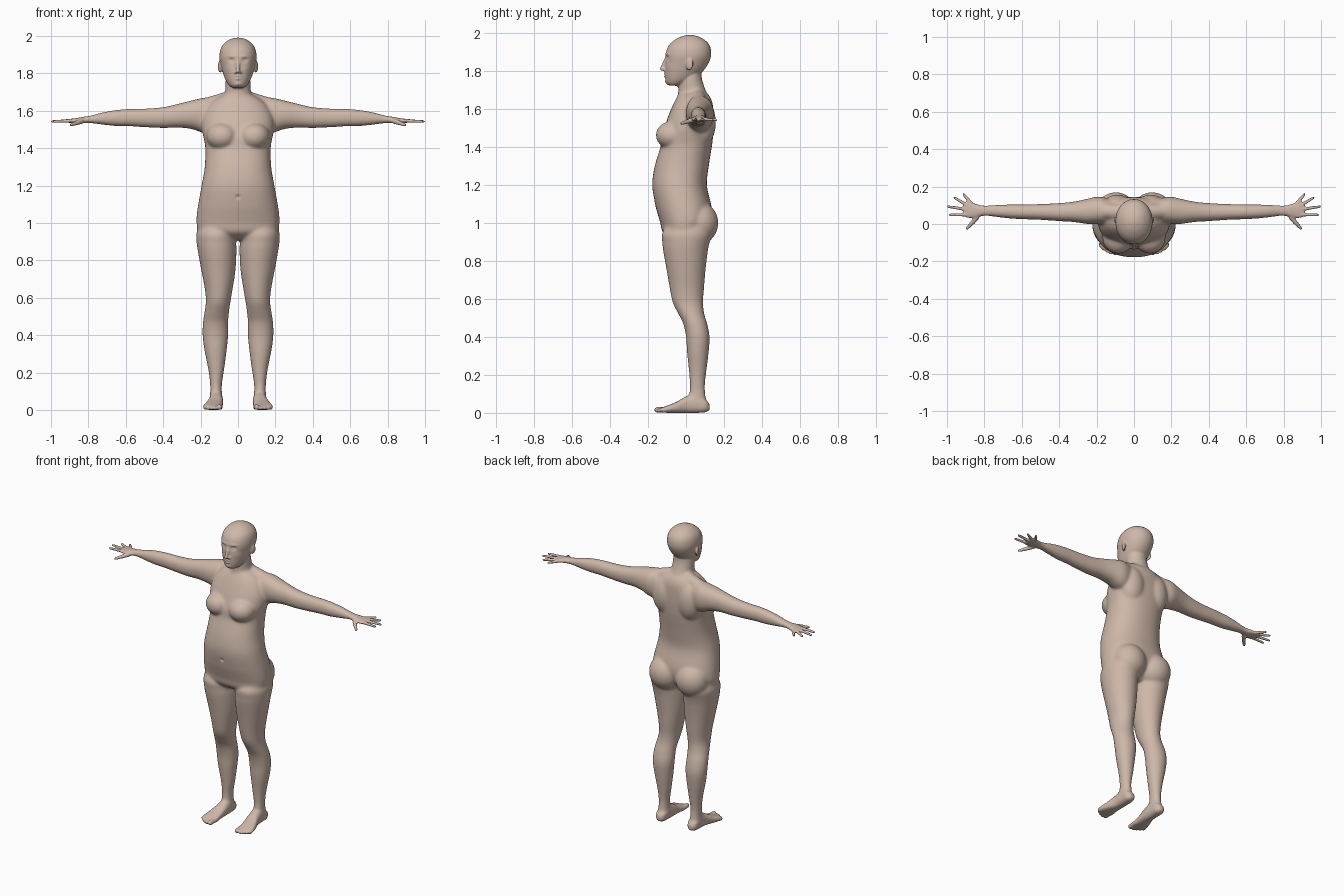
import bpy, bmesh, math
from mathutils import Vector, Matrix

bm = bmesh.new()


def catmull(a, b, c, d, t):
    return [0.5 * (2 * q + (r - p) * t + (2 * p - 5 * q + 4 * r - s) * t * t
                   + (3 * q - p - 3 * r + s) * t ** 3) for p, q, r, s in zip(a, b, c, d)]


def loft(axis, rings, power=2.0, seg=40, steps=4):
    """Skin along an axis; each ring is (position, a_min, a_max, b_min, b_max)."""
    n, fine = len(rings), []
    for i in range(n - 1):
        quad = [rings[max(i - 1, 0)], rings[i], rings[i + 1], rings[min(i + 2, n - 1)]]
        fine += [catmull(*quad, k / steps) for k in range(steps)]
    fine.append(rings[-1])
    loops = []
    for t, a0, a1, b0, b1 in fine:
        loop = []
        for k in range(seg):
            ang = 2 * math.pi * k / seg
            c, s = math.cos(ang), math.sin(ang)
            a = (a0 + a1) / 2 + (a1 - a0) / 2 * math.copysign(abs(c) ** (2 / power), c)
            b = (b0 + b1) / 2 + (b1 - b0) / 2 * math.copysign(abs(s) ** (2 / power), s)
            loop.append(bm.verts.new({'x': (t, a, b), 'y': (a, t, b), 'z': (a, b, t)}[axis]))
        loops.append(loop)
    for lo, hi in zip(loops, loops[1:]):
        for k in range(seg):
            j = (k + 1) % seg
            bm.faces.new((lo[k], lo[j], hi[j], hi[k]))
    bm.faces.new(loops[0])
    bm.faces.new(loops[-1])


def ellipsoid(centre, radii, turn=0.0):
    m = Matrix.Translation(centre) @ Matrix.Rotation(turn, 4, 'Z') @ Matrix.Diagonal((*radii, 1))
    bmesh.ops.create_icosphere(bm, subdivisions=3, radius=1, matrix=m)


def taper(p, q, r0, r1, n=12):
    """Rounded rod from p to q."""
    for i in range(n + 1):
        t = i / n
        r = r0 + (r1 - r0) * t
        ellipsoid(Vector(p).lerp(Vector(q), t), (r, r, r))


# ---- one side: leg
loft('z', [(1.03, .05, .19, -.07, .10), (.95, .015, .222, -.125, .135), (.90, .010, .222, -.125, .125),
           (.85, .008, .215, -.120, .115), (.75, .013, .197, -.102, .103),
           (.65, .028, .178, -.085, .095), (.58, .040, .172, -.070, .090),
           (.52, .048, .180, -.040, .097), (.47, .052, .188, -.015, .112),
           (.40, .052, .190, .000, .125), (.32, .060, .180, .005, .120),
           (.22, .073, .160, .015, .108), (.14, .085, .150, .020, .100),
           (.08, .085, .150, .015, .105), (.03, .085, .150, .010, .112)])
# foot and toes
loft('y', [(.124, .102, .132, .015, .045), (.10, .084, .150, .003, .075), (.05, .081, .153, 0, .100),
           (.0, .080, .156, 0, .088), (-.05, .082, .172, 0, .058), (-.09, .083, .184, 0, .042),
           (-.12, .086, .186, .002, .031), (-.138, .095, .170, .006, .024)], 2.5)
for x, tip, r in ((.100, -.152, .015), (.123, -.152, .011), (.141, -.144, .011),
                  (.158, -.133, .0105), (.174, -.118, .010)):
    taper((x - .004, -.09, .017), (x, tip, r + .001), r, r)
# arm and palm
loft('x', [(.10, .02, .12, 1.52, 1.65), (.16, .0, .142, 1.482, 1.670), (.20, .0, .146, 1.486, 1.667),
           (.25, .0, .135, 1.503, 1.655), (.32, .010, .120, 1.510, 1.638), (.40, .015, .112, 1.508, 1.620),
           (.50, .022, .107, 1.512, 1.612), (.58, .025, .105, 1.517, 1.611),
           (.65, .028, .105, 1.518, 1.605), (.72, .035, .103, 1.525, 1.593),
           (.78, .042, .100, 1.533, 1.577), (.82, .040, .102, 1.534, 1.570),
           (.86, .032, .112, 1.534, 1.562), (.895, .034, .120, 1.535, 1.557),
           (.912, .050, .105, 1.539, 1.553)], 2.2)
# fingers
for base, tip in (((.870, .108), (.910, .158)), ((.890, .099), (.958, .139)),
                  ((.895, .078), (.993, .093)), ((.890, .050), (.983, .048))):
    taper((*base, 1.547), (*tip, 1.543), .0105, .0075, 20)
# thumb
taper((.825, .055, 1.548), (.863, .008, 1.535), .015, .012)
taper((.863, .008, 1.535), (.892, -.023, 1.525), .012, .0085)
# neck slope, chest, shoulder blade, seat, ear, nostril
taper((.045, .060, 1.665), (.17, .070, 1.628), .043, .042)
ellipsoid((.085, -.072, 1.463), (.085, .088, .075))
ellipsoid((.090, .085, 1.53), (.085, .073, .13))
ellipsoid((.097, .070, 1.00), (.108, .101, .112))
ellipsoid((.097, .018, 1.837), (.009, .021, .033), math.radians(-18))
ellipsoid((.012, -.112, 1.806), (.009, .011, .008))

# ---- mirror to the other side
copy = bmesh.ops.duplicate(bm, geom=bm.verts[:] + bm.edges[:] + bm.faces[:])['geom']
bmesh.ops.scale(bm, vec=(-1, 1, 1), verts=[g for g in copy if isinstance(g, bmesh.types.BMVert)])

# ---- torso: height, half width, front, back
torso = [(.91, .10, -.07, .06), (.95, .203, -.122, .100), (1.0, .222, -.135, .130),
         (1.05, .220, -.150, .138), (1.1, .213, -.163, .132), (1.2, .195, -.178, .110),
         (1.3, .178, -.165, .120), (1.4, .175, -.135, .136), (1.45, .183, -.130, .142),
         (1.5, .193, -.115, .145), (1.56, .190, -.095, .145), (1.62, .165, -.070, .142),
         (1.66, .125, -.050, .130), (1.685, .08, -.035, .110)]
neck = [(1.60, .085, -.070, .130), (1.66, .078, -.045, .122), (1.71, .068, -.040, .100),
        (1.76, .066, -.035, .084), (1.82, .060, -.020, .080)]
head = [(1.724, .030, -.090, -.030), (1.735, .046, -.102, .0), (1.76, .064, -.109, .050),
        (1.80, .080, -.111, .090), (1.84, .091, -.109, .118), (1.88, .099, -.109, .132),
        (1.92, .096, -.099, .130), (1.95, .083, -.078, .115), (1.975, .056, -.043, .083),
        (1.987, .030, -.010, .050), (1.991, .008, .010, .028)]
for rings, power in ((torso, 2.25), (neck, 2.0), (head, 2.1)):
    loft('z', [(z, -w, w, f, b) for z, w, f, b in rings], power)
# nose
taper((0, -.102, 1.872), (0, -.127, 1.813), .008, .011)

# ---- fuse everything into one skin
bmesh.ops.recalc_face_normals(bm, faces=bm.faces[:])
mesh = bpy.data.meshes.new("body")
bm.to_mesh(mesh)
bm.free()
body = bpy.data.objects.new("body", mesh)
bpy.context.scene.collection.objects.link(body)
remesh = body.modifiers.new("fuse", 'REMESH')
remesh.mode = 'VOXEL'
remesh.voxel_size = 0.005
bpy.context.view_layer.update()
fused = bpy.data.meshes.new_from_object(body.evaluated_get(bpy.context.evaluated_depsgraph_get()))
body.modifiers.clear()
body.data = fused
fused.name = "body"

# ---- soften the joins, keeping hands, feet and face crisp
bm = bmesh.new()
bm.from_mesh(fused)
soft = [v for v in bm.verts if .06 < v.co.z < 1.725 and abs(v.co.x) < .83]
for verts, rounds in ((soft, 22), (bm.verts[:], 2)):
    for _ in range(rounds):
        bmesh.ops.smooth_vert(bm, verts=verts, factor=.5, use_axis_x=True, use_axis_y=True, use_axis_z=True)

# sockets, eyes, brows, cheeks, lips, chin, navel: x, z, width, height, push
bumps = [(.035, 1.869, .015, .010, -.013), (.035, 1.867, .011, .005, .008),
         (.035, 1.892, .024, .007, .004), (.050, 1.825, .020, .018, .003),
         (0, 1.786, .017, .004, .006), (0, 1.771, .015, .005, .006),
         (0, 1.742, .020, .011, .005), (0, 1.140, .010, .010, -.008)]
bumps += [(-b[0], *b[1:]) for b in bumps if b[0]]
for v in bm.verts:
    if v.co.y < -.045 and abs(v.co.x) < .11 and v.co.z > 1.08:
        x, z = v.co.x, v.co.z
        v.co.y -= sum(p * math.exp(-((x - cx) / w) ** 2 - ((z - cz) / h) ** 2)
                      for cx, cz, w, h, p in bumps)
for f in bm.faces:
    f.smooth = True
bm.to_mesh(fused)
bm.free()

skin = bpy.data.materials.new("skin")
skin.diffuse_color = (0.62, 0.48, 0.40, 1)
fused.materials.clear()
fused.materials.append(skin)
